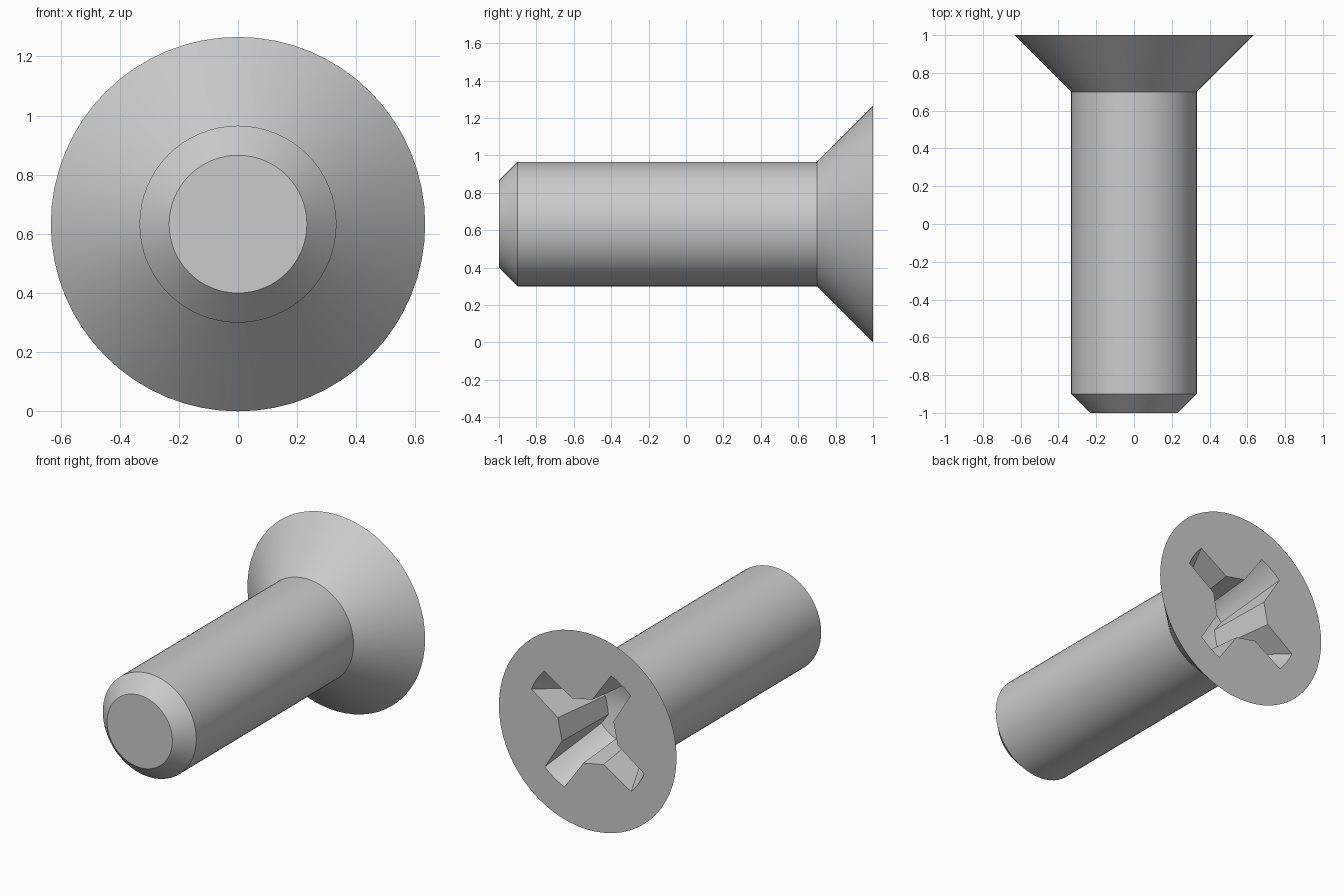
import bpy, bmesh, math
from mathutils import Vector

AXIS_Z = 0.633
SIDES = 64

if "Cube" in bpy.data.objects:
    bpy.data.objects.remove(bpy.data.objects["Cube"], do_unlink=True)

steel = bpy.data.materials.new("grey steel")
steel.use_nodes = True
GREY = (0.6, 0.6, 0.6, 1)
steel.diffuse_color = GREY
steel.node_tree.nodes["Principled BSDF"].inputs["Base Color"].default_value = GREY


def loft(name, rings):
    """Skin a list of closed rings and cap both ends."""
    bm = bmesh.new()
    loops = [[bm.verts.new(p) for p in ring] for ring in rings]
    n = len(loops[0])
    for a, b in zip(loops, loops[1:]):
        for i in range(n):
            j = (i + 1) % n
            bm.faces.new((a[i], a[j], b[j], b[i]))
    bm.faces.new(loops[0])
    bm.faces.new(loops[-1])
    bmesh.ops.recalc_face_normals(bm, faces=bm.faces)
    mesh = bpy.data.meshes.new(name)
    bm.to_mesh(mesh)
    bm.free()
    mesh.materials.append(steel)
    obj = bpy.data.objects.new(name, mesh)
    bpy.context.collection.objects.link(obj)
    return obj


def polar(angle, r, y):
    return Vector((r * math.cos(angle), y, AXIS_Z + r * math.sin(angle)))


def lathe(name, profile):
    """Turn (y, radius) points around the screw axis."""
    return loft(name, [[polar(math.tau * i / SIDES, r, y) for i in range(SIDES)]
                       for y, r in profile])


def cross_ring(y, scale):
    """Four arms with bevelled inner corners."""
    ring = []
    for k in range(4):
        arm = math.radians(33.5 + 90 * k)
        for r, offset in ((0.215, -25), (0.6, -7.5), (0.6, 7.5), (0.215, 25)):
            ring.append(polar(arm + math.radians(offset), r * scale, y))
    return ring


def boolean(target, tool, operation):
    mod = target.modifiers.new("cut", 'BOOLEAN')
    mod.operation = operation
    mod.solver = 'EXACT'
    mod.object = tool
    graph = bpy.context.evaluated_depsgraph_get()
    mesh = bpy.data.meshes.new_from_object(target.evaluated_get(graph))
    target.modifiers.clear()
    target.data = mesh
    bpy.data.objects.remove(tool, do_unlink=True)


# Countersunk head, shank and chamfered tip
screw = lathe("countersunk_screw", [(-1, 0.233), (-0.9, 0.333), (0.7, 0.333), (1, 0.633)])

# Tapered cross recess bounded by a cone
recess = loft("recess_cutter", [cross_ring(1.1, 1.05), cross_ring(0.5, 0.75)])
cone = lathe("recess_cone", [(1.05, 0.46), (0.6, 0.235), (0.54, 0.02)])
boolean(recess, cone, 'INTERSECT')
boolean(screw, recess, 'DIFFERENCE')

# Smooth round sides with crisp rims
bpy.ops.object.select_all(action='DESELECT')
screw.select_set(True)
bpy.context.view_layer.objects.active = screw
bpy.ops.object.shade_smooth_by_angle(angle=math.radians(25))
